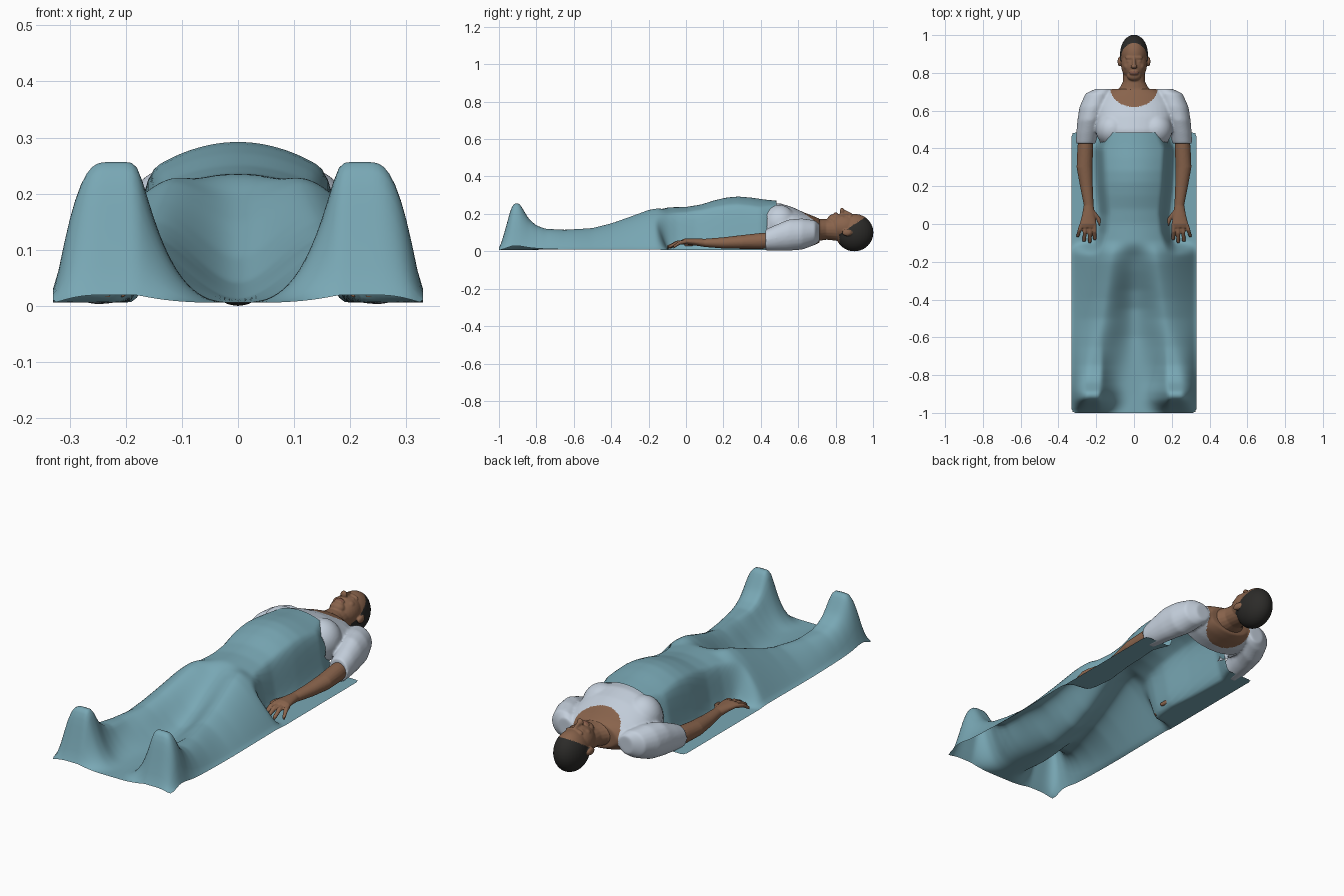
import bpy, bmesh, math
from mathutils import Matrix

cube = bpy.data.objects.get("Cube")
if cube:
    bpy.data.objects.remove(cube, do_unlink=True)


def material(name, rgb):
    m = bpy.data.materials.new(name)
    m.use_nodes = True
    m.diffuse_color = (*rgb, 1)
    m.node_tree.nodes["Principled BSDF"].inputs["Base Color"].default_value = (*rgb, 1)
    return m


SHEET = material("blue_cloth", (0.19, 0.39, 0.46))
SHIRT = material("pale_shirt", (0.55, 0.62, 0.71))
SKIN = material("brown_skin", (0.25, 0.126, 0.072))
HAIR = material("black_hair", (0.025, 0.024, 0.022))
LIPS = material("lips", (0.2, 0.085, 0.055))


def interp(points, y):
    """Piecewise linear profile through (y, value) points."""
    if y <= points[0][0]:
        return points[0][1]
    for (a, u), (b, v) in zip(points, points[1:]):
        if y <= b:
            return u + (v - u) * (y - a) / (b - a)
    return points[-1][1]


def step(lo, hi, v):
    t = min(max((v - lo) / (hi - lo), 0), 1)
    return t * t * (3 - 2 * t)


def loft(bm, sections, n=20):
    """Closed tube along y through elliptical sections (x, y, z, rx, rz)."""
    rings = []
    for x, y, z, rx, rz in sections:
        angles = [math.tau * i / n for i in range(n)]
        rings.append([bm.verts.new((x + rx * math.cos(a), y, z + rz * math.sin(a)))
                      for a in angles])
    for r, q in zip(rings, rings[1:]):
        for i in range(n):
            j = (i + 1) % n
            bm.faces.new((r[i], r[j], q[j], q[i]))
    bm.faces.new(rings[0])
    bm.faces.new(rings[-1])


def ball(bm, center, radii):
    m = Matrix.Translation(center) @ Matrix.Diagonal((*radii, 1))
    bmesh.ops.create_uvsphere(bm, u_segments=32, v_segments=20, radius=1, matrix=m)


def mirror_x(sections, side):
    return [(s[0] * side, *s[1:]) for s in sections]


def organic(name, bm, voxel, mats, rule, smooth=4):
    """Fuse overlapping volumes into one smooth skin and colour it by a rule."""
    bmesh.ops.recalc_face_normals(bm, faces=bm.faces)
    raw = bpy.data.meshes.new(name)
    bm.to_mesh(raw)
    bm.free()
    ob = bpy.data.objects.new(name, raw)
    bpy.context.collection.objects.link(ob)
    rm = ob.modifiers.new("fuse", 'REMESH')
    rm.mode = 'VOXEL'
    rm.voxel_size = voxel
    sm = ob.modifiers.new("soften", 'SMOOTH')
    sm.iterations = smooth
    dg = bpy.context.evaluated_depsgraph_get()
    mesh = bpy.data.meshes.new_from_object(ob.evaluated_get(dg))
    ob.modifiers.clear()
    ob.data = mesh
    mesh.materials.clear()
    for m in mats:
        mesh.materials.append(m)
    for p in mesh.polygons:
        p.use_smooth = True
        p.material_index = rule(p.center)
    return ob


# Draped sheet: torso mound, two legs, raised feet
crest = [(-.2, .23), (-.1, .235), (0, .237), (.08, .25), (.15, .272), (.22, .288),
         (.28, .293), (.35, .287), (.42, .277), (.485, .27)]
waist = [(-.15, .2), (-.05, .165), (.05, .155), (.2, .17), (.4, .18), (.485, .145)]
leg_top = [(-1, .005), (-.965, .12), (-.935, .235), (-.92, .257), (-.89, .257),
           (-.87, .222), (-.84, .172), (-.8, .138), (-.75, .12), (-.65, .115), (-.5, .125),
           (-.4, .15), (-.3, .185), (-.2, .222), (-.1, .24)]
leg_mid = [(-.92, .21), (-.6, .18), (-.3, .135), (-.1, .105)]
valley = [(-1, .004), (-.6, .012), (-.45, .04), (-.35, .085), (-.25, .15), (-.15, .208),
          (-.08, .23)]
HALF, FOOT, HEAD = .33, -1.0, .485


def sheet_height(x, y):
    a = abs(x)
    w = interp(waist, y)
    torso = interp(crest, y) * (1 - .2 * (a / .17) ** 2) * (1 - step(w - .02, w + .035, a))
    c, h = interp(leg_mid, y), interp(leg_top, y)
    low = min(interp(valley, y), h)
    feet = 1 - step(-.85, -.5, y)
    inner, outer = c - .03 * feet, c + .035 * feet
    if a < inner:
        t = a / inner
        legs = low + (h - low) * (feet * t ** 3 + (1 - feet) * step(0, 1, t))
    else:
        t = max(0, (a - outer) / (HALF - outer))
        legs = h * (1 - t ** (1.5 + .7 * feet))
    k = step(-.165, -.085, y)
    return max(.006, legs * (1 - k) + torso * k)


bm = bmesh.new()
bmesh.ops.create_grid(bm, x_segments=66, y_segments=148, size=1)
for v in bm.verts:
    v.co.x *= HALF
    v.co.y = FOOT + (v.co.y + 1) / 2 * (HEAD - FOOT)
    v.co.z = sheet_height(v.co.x, v.co.y)
for i in range(3):
    bmesh.ops.smooth_vert(bm, verts=bm.verts, factor=.5, use_axis_z=True)
# Soften the four corners
for v in bm.verts:
    cy = max(FOOT + .015 - v.co.y, v.co.y - HEAD + .015)
    cx = abs(v.co.x) - HALF + .015
    if cx > 0 and cy > 0:
        v.co.x -= math.copysign(.3 * cx, v.co.x)
        v.co.y -= math.copysign(.3 * cy, v.co.y)
for f in bm.faces:
    f.smooth = True
mesh = bpy.data.meshes.new("sheet")
bm.to_mesh(mesh)
bm.free()
mesh.materials.append(SHEET)
bpy.context.collection.objects.link(bpy.data.objects.new("sheet", mesh))

# Shirt: chest and sleeves, with a round neckline
bm = bmesh.new()
loft(bm, [(0, .42, .13, .178, .124), (0, .5, .13, .195, .128), (0, .57, .122, .205, .114),
          (0, .63, .112, .2, .096), (0, .68, .11, .17, .079), (0, .715, .11, .115, .064)], 40)
sleeve = [(.165, .715, .1, .04, .045), (.19, .69, .1, .068, .066), (.215, .62, .092, .074, .084),
          (.235, .55, .087, .065, .084), (.248, .48, .072, .058, .07), (.255, .425, .06, .052, .057)]
for side in (-1, 1):
    loft(bm, mirror_x(sleeve, side))
    ball(bm, (side * .115, .5, .15), (.088, .09, .098))


def shirt_rule(p):
    neck = (p.x / .125) ** 2 + ((p.y - .72) / .1) ** 2 < 1
    return 1 if neck or p.y > .725 else 0


shirt = organic("shirt", bm, .006, [SHIRT, SKIN], shirt_rule, 14)

# Open the shirt at the back and below the chest
bm = bmesh.new()
bm.from_mesh(shirt.data)
hollow = []
for f in bm.faces:
    p = f.calc_center_median()
    back = p.z < .1 and abs(p.x) < .16 and p.y < .58
    hem = p.y < .432 and abs(p.x) < .18
    if back or hem:
        hollow.append(f)
bmesh.ops.delete(bm, geom=hollow, context='FACES')
bm.to_mesh(shirt.data)
bm.free()

# Arms with hands
arm = [(.255, .47, .06, .038, .042), (.258, .4, .055, .042, .043), (.262, .3, .05, .042, .037),
       (.252, .2, .045, .034, .03), (.24, .1, .045, .026, .022), (.241, .05, .05, .034, .019),
       (.243, 0, .053, .044, .017), (.245, -.02, .05, .041, .013)]
fingers = [(.21, .207, -.085), (.233, .234, -.1), (.257, .264, -.093), (.277, .299, -.068)]
for side, label in ((1, "left"), (-1, "right")):
    bm = bmesh.new()
    loft(bm, mirror_x(arm, side))
    for base, tip, end in fingers:
        loft(bm, mirror_x([(base, 0, .051, .012, .012), ((base + tip) / 2, end / 2, .046, .0115, .0115),
                           (tip, end, .022, .009, .009)], side), 10)
    loft(bm, mirror_x([(.22, .07, .046, .014, .014), (.19, .03, .04, .013, .012),
                       (.176, -.01, .034, .009, .009)], side), 10)
    organic(label + "_arm", bm, .004, [SKIN], lambda p: 0, 3)

# Head and neck
bm = bmesh.new()
loft(bm, [(0, .66, .115, .11, .062), (0, .695, .115, .105, .062), (0, .72, .115, .077, .058),
          (0, .75, .117, .06, .055), (0, .82, .115, .056, .06)])
ball(bm, (0, .9, .1), (.074, .102, .1))             # skull
ball(bm, (0, .846, .13), (.069, .088, .072))        # face
ball(bm, (0, .784, .17), (.037, .027, .027))        # chin
ball(bm, (0, .8, .194), (.026, .014, .015))         # mouth
ball(bm, (0, .834, .214), (.017, .012, .019))       # nose tip
ball(bm, (0, .88, .186), (.046, .014, .016))        # brow
loft(bm, [(0, .885, .193, .008, .012), (0, .832, .212, .011, .018)], 12)
for side in (-1, 1):
    ball(bm, (side * .026, .861, .186), (.014, .009, .011))
    ball(bm, (side * .035, .835, .172), (.02, .022, .018))   # cheek
    ball(bm, (side * .076, .86, .1), (.011, .026, .018))     # ear


def head_rule(p):
    if p.y > .82 + 1.5 * max(0, p.z - .09) and abs(p.x) < .0745:
        return 1
    lips = abs(p.x) < .021 and abs(p.y - .799) < .009 and p.z > .19
    return 2 if lips else 0


organic("head", bm, .004, [SKIN, HAIR, LIPS], head_rule, 4)
